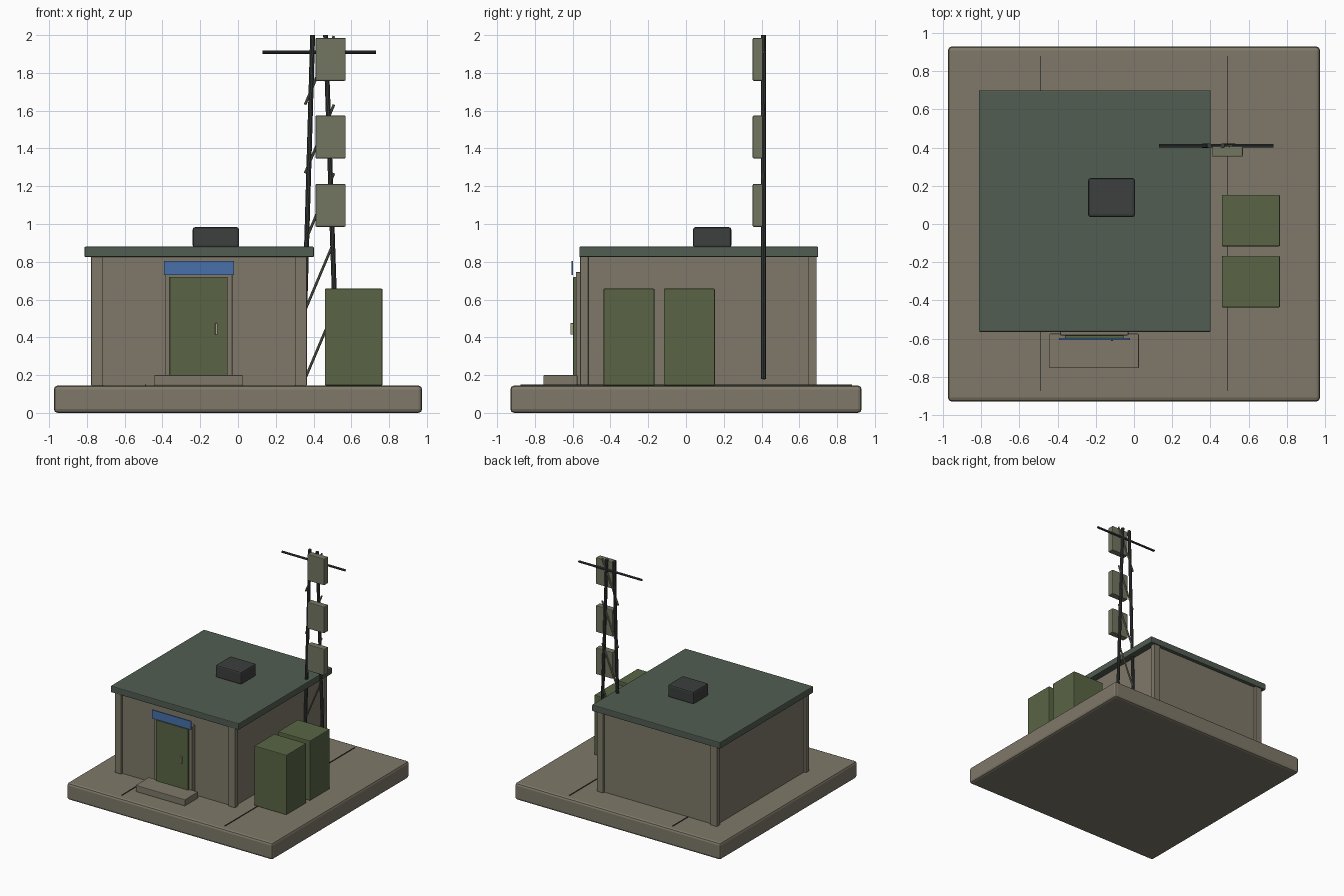
import bpy
from mathutils import Vector

if "Cube" in bpy.data.objects:
    bpy.data.objects.remove(bpy.data.objects["Cube"])


def mat(name, rgb):
    m = bpy.data.materials.new(name)
    m.diffuse_color = (*rgb, 1)
    m.use_nodes = True
    m.node_tree.nodes["Principled BSDF"].inputs["Base Color"].default_value = m.diffuse_color
    return m


CONCRETE = mat("concrete", (0.21, 0.19, 0.14))
GREEN = mat("green_paint", (0.10, 0.13, 0.06))
ROOF = mat("roof_green", (0.085, 0.11, 0.085))
DARK = mat("dark_metal", (0.045, 0.05, 0.047))
PANEL = mat("panel_grey", (0.17, 0.18, 0.12))
BLUE = mat("sign_blue", (0.065, 0.16, 0.40))
BRASS = mat("handle_metal", (0.40, 0.36, 0.24))


def box(name, x, y, z, material, bevel=0.0):
    """Box from (min, max) ranges on each axis."""
    bpy.ops.mesh.primitive_cube_add(size=1)
    o = bpy.context.object
    o.name = name
    for v in o.data.vertices:
        v.co = [r[0] + (c + 0.5) * (r[1] - r[0]) for c, r in zip(v.co, (x, y, z))]
    o.data.materials.append(material)
    if bevel:
        b = o.modifiers.new("bevel", 'BEVEL')
        b.width = bevel
        b.segments = 2
    return o


def rod(name, a, b, radius, material):
    """Cylinder between two points."""
    a, b = Vector(a), Vector(b)
    bpy.ops.mesh.primitive_cylinder_add(vertices=10, radius=radius,
                                        depth=(b - a).length, location=(a + b) / 2)
    o = bpy.context.object
    o.name = name
    o.rotation_euler = (b - a).to_track_quat('Z', 'Y').to_euler()
    o.data.materials.append(material)
    bpy.ops.object.shade_smooth_by_angle()
    return o


TOP = 0.145  # top of the slab

# Ground slab with two thin joint lines
box("base_slab", (-0.975, 0.975), (-0.93, 0.93), (0, TOP), CONCRETE, 0.02)
for i, x in enumerate((-0.49, 0.49)):
    box(f"slab_joint_{i}", (x - 0.003, x + 0.003), (-0.875, 0.88),
        (TOP - 0.01, TOP + 0.005), DARK)

# Building walls and corner pillars
box("walls", (-0.755, 0.343), (-0.54, 0.67), (TOP, 0.83), CONCRETE)
for i, x in enumerate(((-0.777, -0.715), (0.302, 0.364))):
    for j, y in enumerate(((-0.56, -0.517), (0.648, 0.691))):
        box(f"corner_pillar_{i}{j}", x, y, (TOP, 0.83), CONCRETE, 0.003)

# Roof and roof vent
box("roof", (-0.813, 0.402), (-0.565, 0.70), (0.825, 0.88), ROOF, 0.006)
box("roof_vent", (-0.24, 0.005), (0.037, 0.24), (0.875, 0.983), DARK, 0.012)

# Entrance
box("door_frame", (-0.387, -0.03), (-0.583, -0.53), (TOP, 0.745), CONCRETE, 0.003)
box("door", (-0.362, -0.055), (-0.597, -0.57), (0.195, 0.72), GREEN, 0.003)
box("door_handle", (-0.121, -0.109), (-0.612, -0.592), (0.415, 0.475), BRASS, 0.002)
box("door_sign", (-0.392, -0.022), (-0.607, -0.597), (0.73, 0.803), BLUE)
box("door_step", (-0.443, 0.025), (-0.755, -0.575), (TOP, 0.20), CONCRETE, 0.004)

# Equipment cabinets
for i, y in enumerate(((-0.437, -0.167), (-0.117, 0.153))):
    box(f"cabinet_{i}", (0.46, 0.765), y, (TOP, 0.658), GREEN, 0.006)

# Flat lattice mast: two leaning legs and parallel diagonal braces
MY = 0.41
rod("mast_leg_left", (0.343, MY, 0.18), (0.395, MY, 2.0), 0.013, DARK)
rod("mast_leg_right", (0.525, MY, 0.18), (0.464, MY, 2.0), 0.013, DARK)
for i in range(5):
    z = 0.18 + 0.363 * i
    rod(f"mast_brace_{i}", (0.355, MY, z), (0.508, MY, z + 0.363), 0.007, PANEL)
rod("mast_crossbar", (0.13, MY, 1.91), (0.73, MY, 1.91), 0.009, DARK)

# Antenna panels on the mast
for i, z in enumerate((0.985, 1.347, 1.758)):
    box(f"antenna_panel_{i}", (0.41, 0.57), (0.353, 0.408), (z, z + 0.227), PANEL, 0.006)
